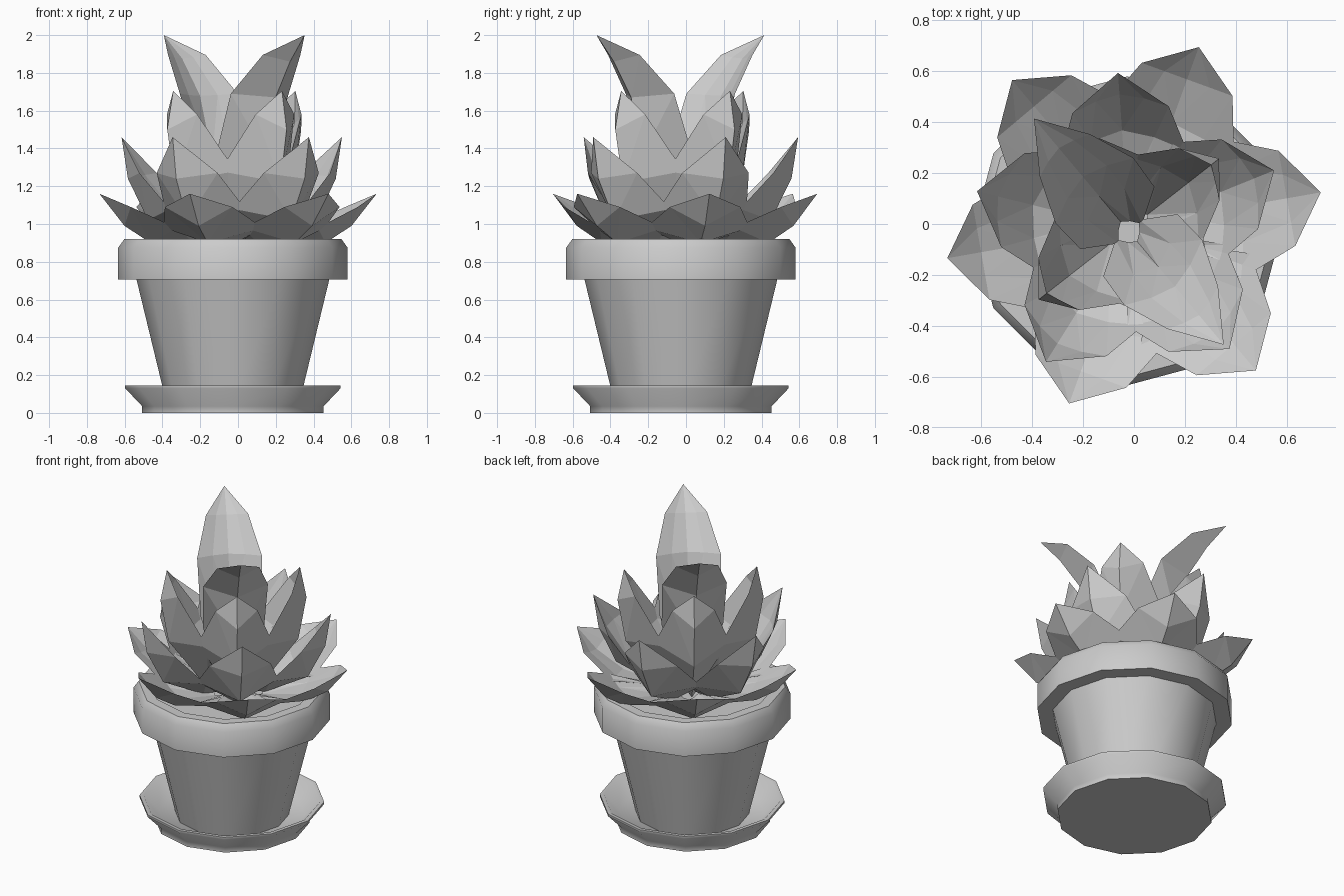
import bpy, bmesh
from math import sin, cos, pi, radians

if "Cube" in bpy.data.objects:
    bpy.data.objects.remove(bpy.data.objects["Cube"])


def finish(bm, name, smooth_angle=None):
    bmesh.ops.recalc_face_normals(bm, faces=bm.faces[:])
    me = bpy.data.meshes.new(name)
    bm.to_mesh(me)
    bm.free()
    ob = bpy.data.objects.new(name, me)
    bpy.context.collection.objects.link(ob)
    if smooth_angle:
        me.shade_smooth()
        me.set_sharp_from_angle(angle=radians(smooth_angle))
    return ob


def bridge(bm, a, b):
    n = len(a)
    for i in range(n):
        bm.faces.new((a[i], a[(i + 1) % n], b[(i + 1) % n], b[i]))


def lathe(name, profile, centre, sides=12):
    """Closed turned shape; first and last profile rings are capped."""
    bm = bmesh.new()
    rings = [[bm.verts.new((centre[0] + r * cos(2 * pi * i / sides),
                            centre[1] + r * sin(2 * pi * i / sides), z))
              for i in range(sides)] for r, z in profile]
    for a, b in zip(rings, rings[1:]):
        bridge(bm, a, b)
    bm.faces.new(rings[0])
    bm.faces.new(rings[-1])
    return finish(bm, name, 50)


def leaf(name, centre, angle, edges, keel, tip):
    """Cupped pointed leaf: rim (r, z, half width), outer keel (r, z), tip (r, z)."""
    u = (cos(radians(angle)), sin(radians(angle)))
    bm = bmesh.new()

    def vert(r, s, z):
        return bm.verts.new((centre[0] + u[0] * r - u[1] * s,
                             centre[1] + u[1] * r + u[0] * s, z))

    rings = []
    for (r, z, w), (kr, kz) in zip(edges, keel):
        ring = []
        for side, dip in ((-1, 0), (-.5, .35), (0, .55), (.5, .35), (1, 0)):
            ring.append(vert(r + (kr - r) * dip, w * side, z + (kz - z) * dip))
        ring.append(vert(kr, 0, kz))
        rings.append(ring)
    for a, b in zip(rings, rings[1:]):
        bridge(bm, a, b)
    bm.faces.new(rings[0])
    point = vert(tip[0], 0, tip[1])
    last = rings[-1]
    for i in range(6):
        bm.faces.new((last[i], last[(i + 1) % 6], point))
    bmesh.ops.triangulate(bm, faces=bm.faces[:])
    return finish(bm, name)


# Saucer, pot with rim, and soil
POT = (-.027, -.027)
lathe("saucer", [(.48, 0), (.48, .035), (.57, .13), (.57, .145), (.545, .145),
                 (.45, .05)], POT)
lathe("pot", [(.35, .045), (.51, .705), (.607, .705), (.607, .875), (.575, .92),
              (.51, .92), (.49, .84)], POT)
lathe("soil", [(.47, .82), (.49, .86)], POT)

# Leaf whorls from the outside in: name, centre, count, first angle, rim, keel, tip
WHORLS = [
    ("outer_leaf", (0, -.005), 6, 10,
     [(.13, .91, .06), (.38, .98, .28), (.61, 1.09, .19)],
     [(.2, .87), (.47, .9), (.61, .99)], (.745, 1.16)),
    ("middle_leaf", (-.02, -.02), 5, 22,
     [(.06, .92, .06), (.29, 1.08, .25), (.47, 1.27, .19)],
     [(.2, .89), (.47, 1.02), (.58, 1.24)], (.615, 1.46)),
    ("inner_leaf", (-.02, -.02), 4, 38,
     [(.01, .93, .06), (.17, 1.28, .23), (.35, 1.58, .13)],
     [(.16, .9), (.4, 1.22), (.45, 1.5)], (.41, 1.705)),
    ("crown_leaf", (-.02, -.03), 2, 130,
     [(-.01, .93, .06), (.07, 1.35, .19), (.21, 1.69, .2), (.39, 1.895, .13)],
     [(.1, .9), (.27, 1.35), (.34, 1.67), (.46, 1.86)], (.58, 2.0)),
]
for name, centre, count, start, edges, keel, tip in WHORLS:
    for i in range(count):
        leaf(f"{name}_{i + 1}", centre, start + i * 360 / count, edges, keel, tip)
